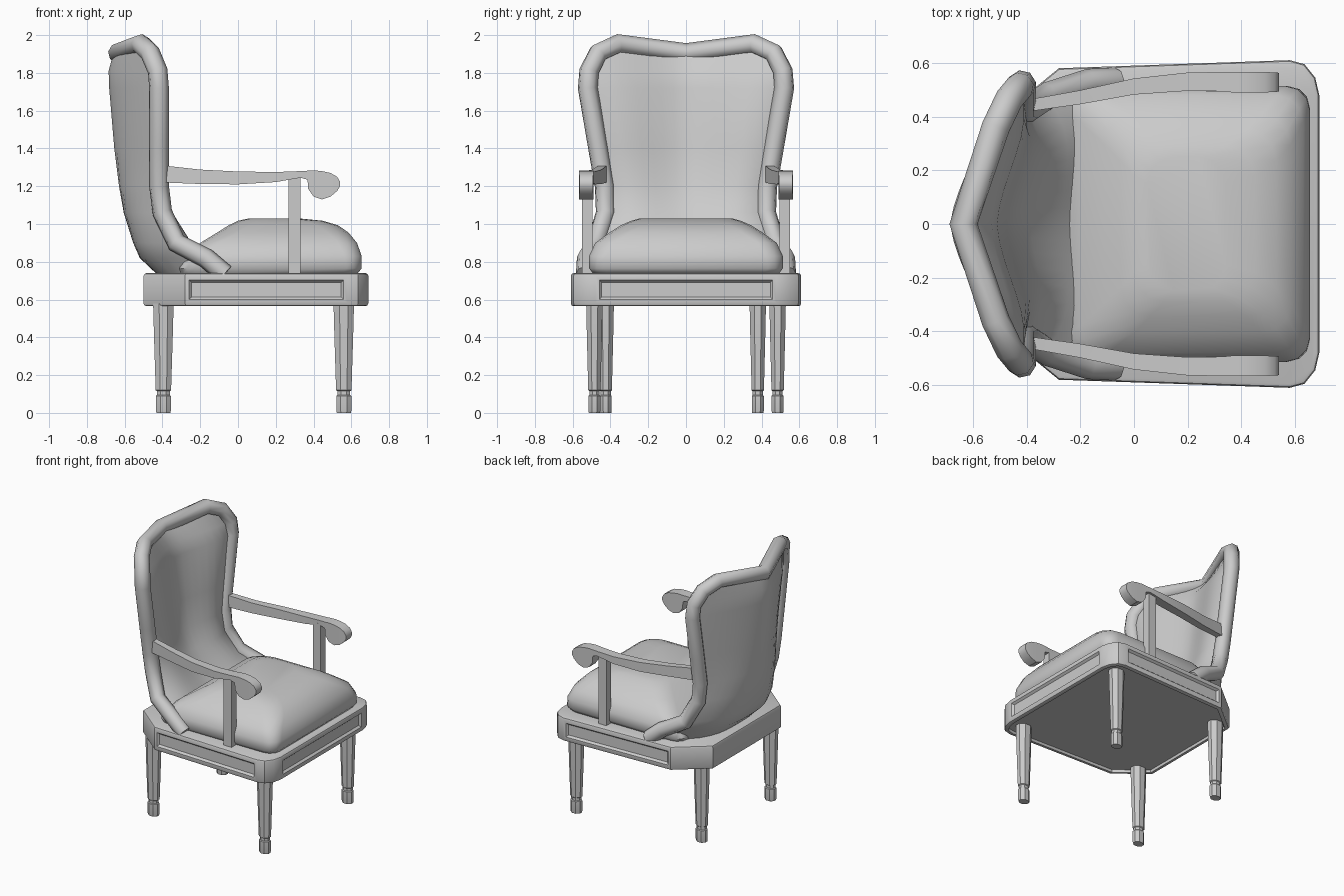
import bpy, bmesh, math

if "Cube" in bpy.data.objects:
    bpy.data.objects.remove(bpy.data.objects["Cube"])

def finish(name, bm, angle=None):
    bmesh.ops.recalc_face_normals(bm, faces=bm.faces)
    me = bpy.data.meshes.new(name)
    bm.to_mesh(me)
    bm.free()
    ob = bpy.data.objects.new(name, me)
    bpy.context.collection.objects.link(ob)
    if angle:
        bpy.ops.object.select_all(action='DESELECT')
        ob.select_set(True)
        bpy.context.view_layer.objects.active = ob
        bpy.ops.object.shade_smooth_by_angle(angle=math.radians(angle))
    return ob

def loft(name, rings, closed=True, caps=True, angle=None):
    bm = bmesh.new()
    vs = [[bm.verts.new(p) for p in r] for r in rings]
    n = len(rings[0])
    for a, b in zip(vs, vs[1:]):
        for i in range(n if closed else n - 1):
            j = (i + 1) % n
            bm.faces.new((a[i], a[j], b[j], b[i]))
    if caps:
        bm.faces.new(vs[0])
        bm.faces.new(vs[-1])
    return finish(name, bm, angle)

# Seat frame: chamfered outline, panelled front and sides, recessed underside
half = [(-.50, .40), (-.28, .58), (.58, .61), (.635, .595), (.675, .545), (.69, .48)]
outline = half + [(x, -y) for x, y in reversed(half)]
bm = bmesh.new()
lo = [bm.verts.new((x, y, .565)) for x, y in outline]
hi = [bm.verts.new((x, y, .74)) for x, y in outline]
bottom = bm.faces.new(lo)
top = bm.faces.new(hi)
for i in range(len(lo)):
    j = (i + 1) % len(lo)
    bm.faces.new((lo[i], lo[j], hi[j], hi[i]))
bmesh.ops.recalc_face_normals(bm, faces=bm.faces)
bmesh.ops.bevel(bm, geom=list(top.edges) + list(bottom.edges), offset=.015,
                segments=2, profile=.5, affect='EDGES')
bm.normal_update()
panels = [f for f in bm.faces if abs(f.normal.z) < .1 and f.normal.x > -.5 and f.calc_area() > .08]
bmesh.ops.inset_individual(bm, faces=panels, thickness=.03)
bmesh.ops.inset_individual(bm, faces=panels, thickness=.018, depth=-.015)
under = [f for f in bm.faces if f.normal.z < -.99 and f.calc_area() > .5]
bmesh.ops.inset_individual(bm, faces=under, thickness=.015)
bmesh.ops.inset_individual(bm, faces=under, thickness=.002, depth=-.02)
finish("seat_frame", bm, 25)

# Legs: tapered octagons with a grooved foot
leg = [(0, .038), (.012, .041), (.09, .041), (.095, .035), (.115, .035), (.12, .042), (.40, .051), (.58, .056)]
for name, x, y in [("front_leg_left", .56, -.485), ("front_leg_right", .56, .485),
                   ("rear_leg_left", -.395, -.425), ("rear_leg_right", -.395, .38)]:
    angs = [math.pi * (k + .5) / 4 for k in range(8)]
    loft(name, [[(x + 1.05 * r * math.cos(a), y + .84 * r * math.sin(a), z) for a in angs]
                for z, r in leg], angle=20)

# Seat cushion: stacked rounded rectangles
def rounded(x0, x1, w, r, z):
    pts = []
    for cx, cy, a0 in [(x1 - r, w - r, 0), (x0 + r, w - r, 90), (x0 + r, r - w, 180), (x1 - r, r - w, 270)]:
        for k in range(4):
            a = math.radians(a0 + 30 * k)
            pts.append((cx + r * math.cos(a), cy + r * math.sin(a), z))
    return pts
cushion = [(.735, -.30, .63, .49, .08), (.765, -.31, .655, .513, .08), (.83, -.28, .655, .513, .09),
           (.90, -.20, .63, .48, .10), (.955, -.11, .585, .405, .11), (.993, -.05, .53, .345, .11),
           (1.017, .0, .45, .29, .11), (1.028, .05, .34, .25, .10)]
loft("seat_cushion", [rounded(x0, x1, w, r, z) for z, x0, x1, w, r in cushion], angle=50)

# Back rim path, from top centre down to the seat (one side)
rim = [(-.635, 0, 1.905), (-.515, .36, 1.953), (-.465, .465, 1.905), (-.425, .513, 1.81), (-.418, .52, 1.72),
       (-.418, .465, 1.4), (-.418, .43, 1.2), (-.40, .425, 1.06), (-.325, .475, .90),
       (-.17, .525, .82), (-.07, .53, .735)]
path = [(x, -y, z) for x, y, z in reversed(rim)] + rim[1:]
cu = bpy.data.curves.new("back_rim", 'CURVE')
cu.dimensions = '3D'
cu.bevel_depth = .053
cu.bevel_resolution = 2
cu.use_fill_caps = True
sp = cu.splines.new('POLY')
sp.points.add(len(path) - 1)
for p, c in zip(sp.points, path):
    p.co = (*c, 1)
ob = bpy.data.objects.new("back_rim", cu)
bpy.context.collection.objects.link(ob)
bpy.ops.object.select_all(action='DESELECT')
ob.select_set(True)
bpy.context.view_layer.objects.active = ob
bpy.ops.object.convert(target='MESH')
bpy.ops.object.shade_smooth_by_angle(angle=math.radians(50))

# Back shell and inner padding: rows spanning the rim, with their own centre depths
outer_x = [-.66, -.685, -.682, -.655, -.63, -.605, -.555, -.52, -.43]
inner_x = [-.60, -.53, -.51, -.475, -.445, -.385, -.27, -.20, -.12]
N = 8
def back_rows(centres, e_top, e_low, grow, bulge):
    rows = []
    for i, (xc, (xe, ye, z)) in enumerate(zip(centres, rim[2:])):
        e = e_top + (e_low - e_top) * max(0, (1.3 - z) / .56)
        row = []
        for k in range(-N, N + 1):
            t = abs(k) / N
            lift = .31 * t * t * (1 - t) if i == 0 else 0
            puff = bulge * math.sin(math.pi * t ** 1.6) * min(1, i / 2)
            row.append((xc + (xe - xc) * t ** e + puff, (ye + grow) * k / N, z + lift))
        rows.append(row)
    return rows
loft("back_shell", back_rows(outer_x, 1.4, 3.2, .025, 0), False, False, 60)
loft("back_padding", back_rows(inner_x, 1.5, 2, 0, .045), False, False, 60)

# Armrests with scrolled ends: x, bottom z, top z, y, half width; and posts
arm = [(-.40, 1.22, 1.31, .44, .022), (-.20, 1.212, 1.288, .472, .026), (0, 1.21, 1.278, .512, .03),
       (.20, 1.222, 1.275, .53, .034), (.33, 1.245, 1.28, .53, .036), (.368, 1.235, 1.282, .528, .038),
       (.372, 1.185, 1.282, .528, .038), (.40, 1.145, 1.284, .528, .038), (.445, 1.13, 1.28, .528, .038),
       (.49, 1.145, 1.27, .528, .038), (.525, 1.175, 1.25, .528, .036), (.54, 1.20, 1.225, .528, .035)]
for side, s in (("left", -1), ("right", 1)):
    loft("armrest_" + side, [[(x, s * (y - w), b), (x, s * (y + w), b), (x, s * (y + w), t), (x, s * (y - w), t)]
                             for x, b, t, y, w in arm], angle=35)
    loft("arm_post_" + side, [[(.30 + a * .032, s * (.522 + b * .028), z)
                               for a, b in ((-1, -1), (1, -1), (1, 1), (-1, 1))] for z in (.735, 1.255)])
